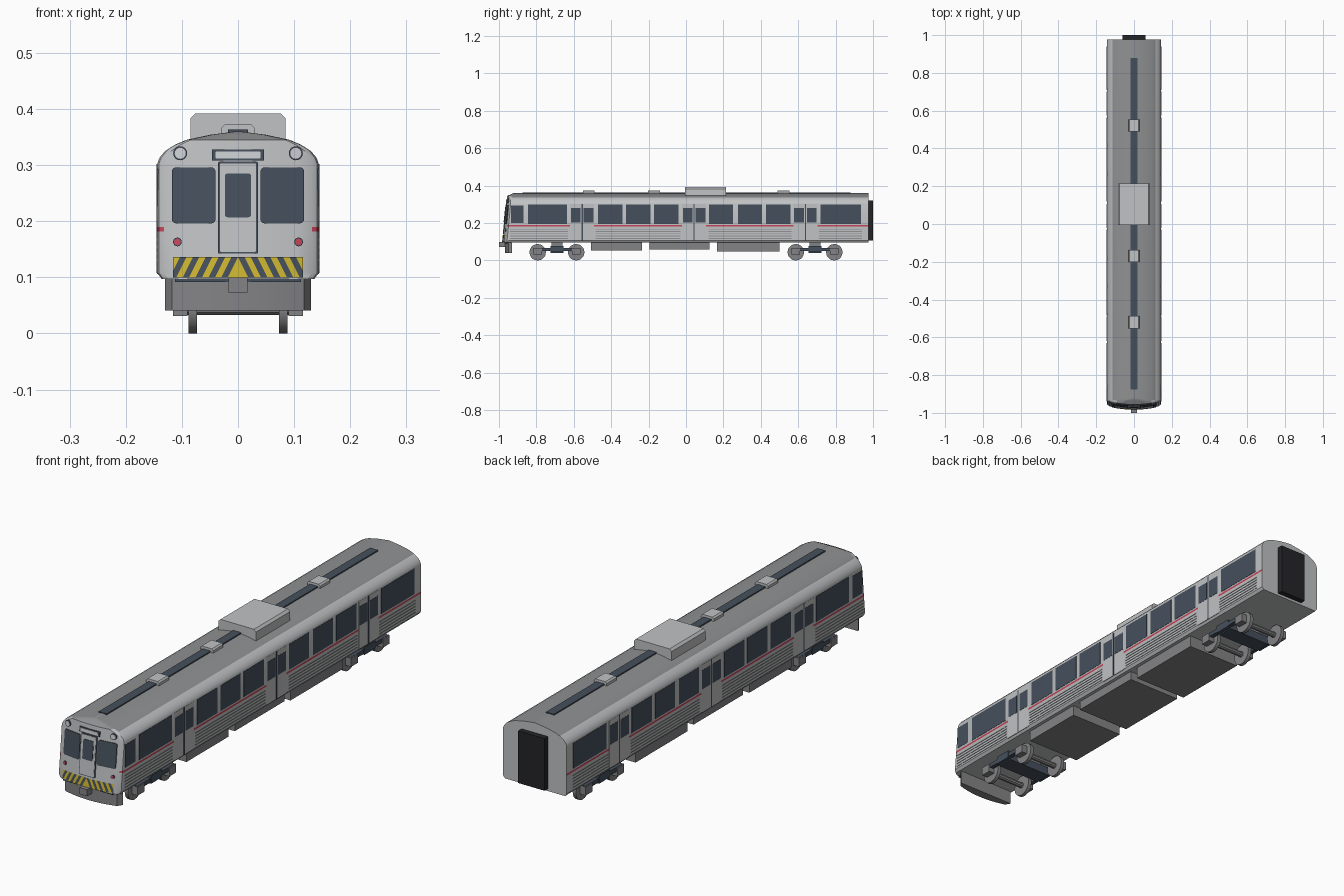
import bpy, bmesh, math

old = bpy.data.objects.get("Cube")
if old:
    bpy.data.objects.remove(old, do_unlink=True)


def material(name, r, g, b):
    m = bpy.data.materials.new(name)
    m.use_nodes = True
    m.diffuse_color = (r, g, b, 1)
    m.node_tree.nodes["Principled BSDF"].inputs["Base Color"].default_value = (r, g, b, 1)
    return m


silver = material("silver body", .53, .54, .55)
grey = material("roof grey", .28, .285, .29)
under = material("underframe grey", .23, .23, .24)
slate = material("dark slate", .06, .08, .108)
red = material("stripe red", .56, .06, .1)
yellow = material("warning yellow", .62, .47, .03)
black = material("rubber black", .018, .018, .022)
pale = material("pale lens", .6, .62, .64)
made = []


def finish(name, bm, *mats):
    bmesh.ops.recalc_face_normals(bm, faces=bm.faces)
    me = bpy.data.meshes.new(name)
    bm.to_mesh(me)
    bm.free()
    ob = bpy.data.objects.new(name, me)
    bpy.context.collection.objects.link(ob)
    for m in mats:
        me.materials.append(m)
    made.append(ob)
    return ob


def add_prism(bm, a, b):
    """Join two matching outlines into a closed solid."""
    va, vb = [bm.verts.new(p) for p in a], [bm.verts.new(p) for p in b]
    bm.faces.new(va)
    bm.faces.new(vb[::-1])
    for i in range(len(a)):
        j = (i + 1) % len(a)
        bm.faces.new((va[i], vb[i], vb[j], va[j]))


def boxes(name, mat, items, mirror=False):
    bm = bmesh.new()
    for x0, x1, y0, y1, z0, z1 in items:
        for s in ((1, -1) if mirror else (1,)):
            rect = [(s * x0, y0), (s * x1, y0), (s * x1, y1), (s * x0, y1)]
            add_prism(bm, [(x, y, z0) for x, y in rect], [(x, y, z1) for x, y in rect])
    return finish(name, bm, mat)


def front_y(x, z):
    """Raked, gently bowed cab front, with the roof sloping back above it."""
    return -.98 + .1 * (z - .1) + .9 * x * x + 2 * max(0, z - .345)


def front_plate(name, mat, outlines, out):
    bm = bmesh.new()
    for pts in outlines:
        add_prism(bm, [(x, front_y(x, z) - out, z) for x, z in pts],
                  [(x, front_y(x, z) + .002, z) for x, z in pts])
    return finish(name, bm, mat)


def rounded(cx, cz, hx, hz, r, n=4):
    pts = []
    for k, (sx, sz) in enumerate(((1, 1), (-1, 1), (-1, -1), (1, -1))):
        for i in range(n + 1):
            a = math.pi / 2 * (k + i / n)
            p = (cx + sx * (hx - r) + r * math.cos(a), cz + sz * (hz - r) + r * math.sin(a))
            if not pts or math.dist(p, pts[-1]) > 1e-5:
                pts.append(p)
    if math.dist(pts[0], pts[-1]) < 1e-5:
        pts.pop()
    return pts


# Body shell: horizontal U-shaped outlines stacked from sill to roof ridge
REAR = .977
levels = [(.136, .097), (.144, .108), (.144, .182), (.144, .19), (.144, .302), (.14, .313),
          (.13, .325), (.113, .336), (.092, .345), (.05, .354), (.004, .36)]
bm = bmesh.new()
rows = []
for w, z in levels:
    y = front_y(w, z)
    right = [(w, REAR), (w, y + .014), (w * .979, y + .004)]
    cols = [w * .915 * (1 - i / 5) for i in range(11)]
    plan = right + [(x, front_y(x, z)) for x in cols] + [(-x, v) for x, v in right[::-1]]
    rows.append([bm.verts.new((x, v, z)) for x, v in plan])
last = len(rows[0]) - 1
for lo, hi in zip(rows, rows[1:]):
    mid = (lo[0].co.z + hi[0].co.z) / 2
    for i in range(last):
        f = bm.faces.new((lo[i], lo[i + 1], hi[i + 1], hi[i]))
        on_front = 3 <= i < last - 3
        if .182 < mid < .19 and not on_front:
            f.material_index = 2
        elif mid > .345 or (mid > .336 and i in (0, last - 1)):
            f.material_index = 1
bm.faces.new(rows[0])
bm.faces.new(rows[-1]).material_index = 1
bm.faces.new([r[0] for r in rows] + [r[-1] for r in rows[::-1]])
finish("body_shell", bm, silver, grey, red)

# Side doors, windows and ribbing
door_y = (-.555, .043, .638)
boxes("side_door_panels", silver, [(.14, .1448, d - .064, d + .064, .106, .302) for d in door_y], True)
boxes("side_door_seams", slate, [(.14, .1456, d - .003, d + .003, .108, .302) for d in door_y], True)
boxes("side_door_windows", slate, [(.14, .1456, d + s - .026, d + s + .026, .202, .28)
                                   for d in door_y for s in (-.034, .034)], True)
spans = [(-.845, -.635), (-.47, -.34), (-.32, -.19), (-.17, -.04),
         (.123, .252), (.278, .406), (.428, .558), (.72, .935)]
boxes("side_windows", slate, [(.14, .1452, a, b, .196, .3) for a, b in spans], True)
boxes("cab_side_windows", slate, [(.14, .1452, -.935, -.87, .2, .293)], True)
panels = [(-.94, -.63), (-.485, -.03), (.12, .565), (.71, .94)]
boxes("side_ribs", grey, [(.14, .1455, a, b, z, z + .004) for a, b in panels
                          for z in [.116 + .0122 * i for i in range(5)]], True)

# Cab front fittings
both = (-1, 1)
front_plate("cab_windows", slate, [rounded(s * .079, .246, .039, .05, .008) for s in both], .003)
front_plate("cab_door_frame", slate, [rounded(0, .224, .036, .082, .003)], .003)
front_plate("cab_door", silver, [rounded(0, .224, .0325, .0785, .002)], .0045)
front_plate("cab_door_window", slate, [rounded(0, .246, .023, .039, .004)], .006)
front_plate("sign_frame", slate, [rounded(0, .318, .046, .01, .001)], .004)
front_plate("sign_panel", pale, [rounded(0, .318, .04, .0065, .002)], .0055)
front_plate("headlight_rims", slate, [rounded(s * .103, .321, .0125, .0125, .0125) for s in both], .005)
front_plate("headlights", pale, [rounded(s * .103, .321, .0098, .0098, .0098) for s in both], .0065)
front_plate("tail_light_rims", slate, [rounded(s * .108, .163, .0078, .0078, .0078) for s in both], .003)
front_plate("tail_lights", red, [rounded(s * .108, .163, .006, .006, .006) for s in both], .0045)

# Warning panel: strips cut along slanted lines, alternately coloured
bm = bmesh.new()
Z0, Z1, EDGE, STEP, LEAN = .1, .136, .116, .0115, .018
for s in both:
    bm.faces.new([bm.verts.new(p) for p in ((0, 0, Z0), (s * EDGE, 0, Z0), (s * EDGE, 0, Z1), (0, 0, Z1))])
for s in both:
    for k in range(12):
        geom = bm.verts[:] + bm.edges[:] + [f for f in bm.faces if f.calc_center_median().x * s > 0]
        geom = [g for g in geom if not isinstance(g, bmesh.types.BMVert) or g.co.x * s >= 0]
        geom = [g for g in geom if not isinstance(g, bmesh.types.BMEdge)
                or all(v.co.x * s >= 0 for v in g.verts)]
        bmesh.ops.bisect_plane(bm, geom=geom, plane_co=(s * STEP * k, 0, Z1),
                               plane_no=(s * (Z1 - Z0), 0, LEAN))
for f in bm.faces:
    c = f.calc_center_median()
    band = math.floor((abs(c.x) - LEAN * (Z1 - c.z) / (Z1 - Z0)) / STEP)
    f.material_index = 1 if band % 2 else 0
for v in bm.verts:
    v.co.y = front_y(v.co.x, v.co.z) - .003
finish("warning_panel", bm, slate, yellow)

# Coupler, buffer bar and curved front skirt
boxes("coupler", under, [(-.017, .017, -1, -.93, .073, .1)])
boxes("buffer_bar", slate, [(-.112, .112, -.97, -.94, .092, .098)])
arc = [(.13, -.93)] + [(.118 * (1 - i / 5), -.968 + .018 * (1 - i / 5) ** 2) for i in range(11)] + [(-.13, -.93)]
bm = bmesh.new()
add_prism(bm, [(x, y, .041) for x, y in arc], [(x, y, .098) for x, y in arc])
finish("front_skirt", bm, under)

# Rear gangway
boxes("rear_gangway", black, [(-.06, .06, .97, 1, .107, .32)])

# Roof equipment
boxes("roof_walkway", slate, [(-.018, .018, -.875, .88, .35, .363)])


def roof_pod(name, hw, z0, z1, y0, y1, c):
    pts = [(-hw, z0), (hw, z0), (hw, z1 - c), (hw - c, z1), (c - hw, z1), (-hw, z1 - c)]
    bm = bmesh.new()
    add_prism(bm, [(x, y0, z) for x, z in pts], [(x, y1, z) for x, z in pts])
    finish(name, bm, silver)


roof_pod("air_conditioner", .085, .345, .392, -.005, .215, .009)
for i, y in enumerate((-.52, -.17, .522)):
    roof_pod(f"roof_vent_{i + 1}", .029, .35, .373, y - .032, y + .032, .006)

# Underfloor equipment
boxes("underfloor_boxes", under, [(-.122, .122, -.507, -.235, .053, .098),
                                  (-.122, .122, -.195, .125, .06, .098),
                                  (-.122, .122, .165, .5, .048, .098)])


# Bogies
def cylinder(bm, r, x0, x1, y, z, n=20):
    ring = [(y + r * math.cos(t * math.tau / n), z + r * math.sin(t * math.tau / n)) for t in range(n)]
    add_prism(bm, [(x0, a, b) for a, b in ring], [(x1, a, b) for a, b in ring])


for label, cy in (("front", -.69), ("rear", .69)):
    axles = (cy - .103, cy + .103)
    bm = bmesh.new()
    for y in axles:
        cylinder(bm, .012, -.1, .1, y, .044, 10)
        for s in both:
            cylinder(bm, .044, s * .073, s * .088, y, .044)
    finish(label + "_wheelsets", bm, under)
    boxes(label + "_axle_boxes", under, [(.09, .116, y - .022, y + .022, .031, .066) for y in axles], True)
    boxes(label + "_bogie_frame", slate, [(.094, .112, cy - .12, cy + .12, .05, .067),
                                          (.094, .114, cy - .035, cy + .035, .045, .077),
                                          (0, .1, cy - .035, cy + .035, .04, .075)], True)
    boxes(label + "_bolster", under, [(-.06, .06, cy - .03, cy + .03, .07, .098)])

# Soft shading with crisp edges
bpy.ops.object.select_all(action='DESELECT')
for ob in made:
    ob.select_set(True)
bpy.context.view_layer.objects.active = made[0]
bpy.ops.object.shade_smooth_by_angle(angle=math.radians(30))
